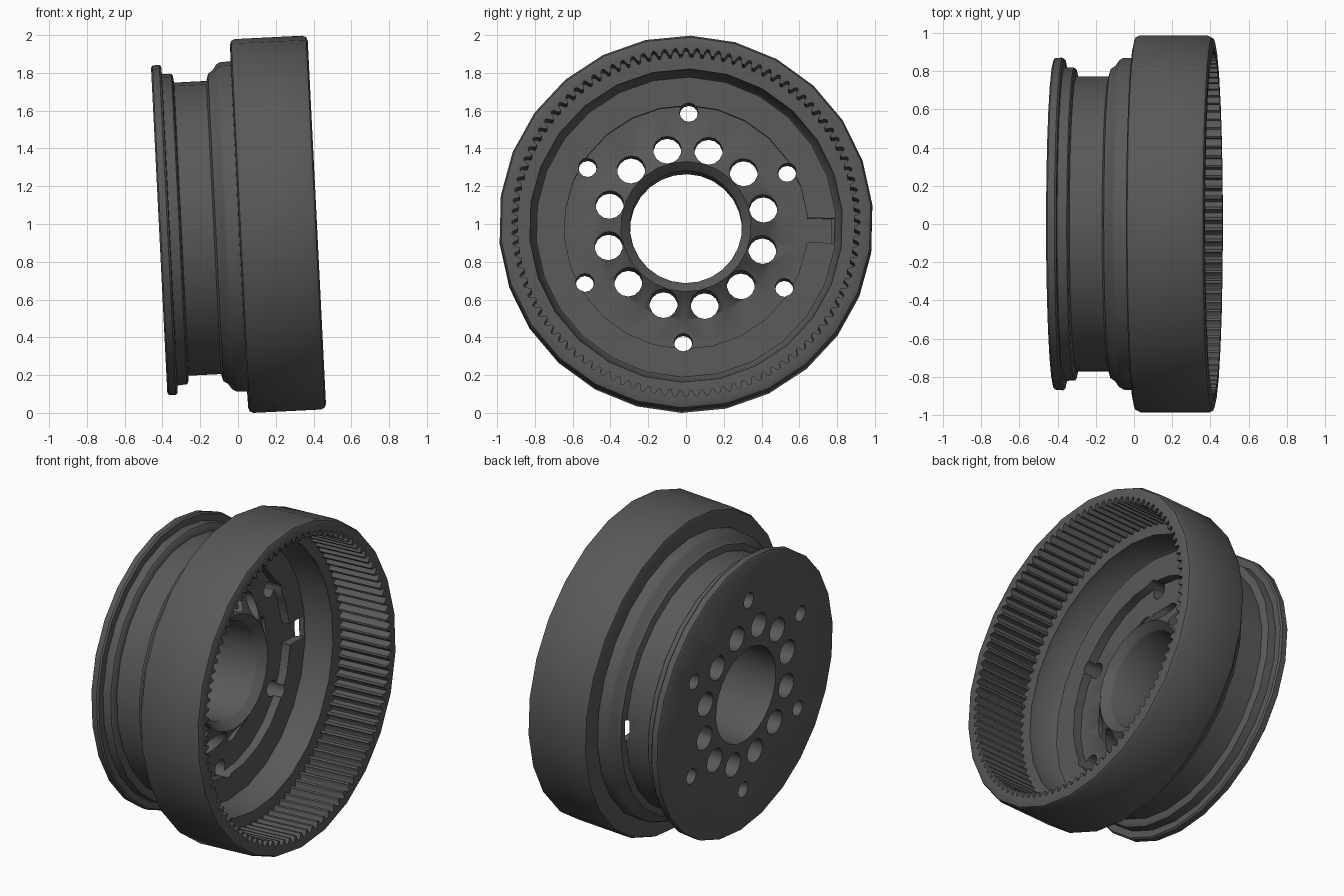
import bpy, bmesh, math
from mathutils import Matrix

if "Cube" in bpy.data.objects:
    bpy.data.objects.remove(bpy.data.objects["Cube"])

TWIST = math.radians(1.4)
SEG = 26


def pt(a, r, ang):
    """Point at axial position a, radius r, angle clockwise from the top."""
    return (a, r * math.sin(ang + TWIST), r * math.cos(ang + TWIST))


def to_object(bm, name):
    bmesh.ops.recalc_face_normals(bm, faces=bm.faces)
    me = bpy.data.meshes.new(name)
    bm.to_mesh(me)
    bm.free()
    ob = bpy.data.objects.new(name, me)
    bpy.context.collection.objects.link(ob)
    return ob


def lathe(profile, name):
    bm = bmesh.new()
    rings = [[bm.verts.new(pt(a, r, 2 * math.pi * i / SEG)) for a, r in profile]
             for i in range(SEG)]
    n = len(profile)
    for i in range(SEG):
        p, q = rings[i], rings[(i + 1) % SEG]
        for j in range(n):
            k = (j + 1) % n
            bm.faces.new((p[j], p[k], q[k], q[j]))
    return to_object(bm, name)


def prism(bm, outline, a0, a1):
    """Extrude a (y, z) outline along the axis."""
    lo = [bm.verts.new((a0, y, z)) for y, z in outline]
    hi = [bm.verts.new((a1, y, z)) for y, z in outline]
    n = len(outline)
    bm.faces.new(lo)
    bm.faces.new(hi[::-1])
    for i in range(n):
        j = (i + 1) % n
        bm.faces.new((lo[i], hi[i], hi[j], lo[j]))


def hole(bm, r, ang, radius, sides):
    _, cy, cz = pt(0, r, ang)
    prism(bm, [(cy + radius * math.sin(2 * math.pi * k / sides),
                cz + radius * math.cos(2 * math.pi * k / sides))
               for k in range(sides)], -0.5, 0.03)


# Drum body: outside from back flange to front rim, then the stepped inside
body = lathe([
    (-0.418, 0.862), (-0.410, 0.873), (-0.374, 0.875), (-0.364, 0.866),
    (-0.362, 0.826), (-0.312, 0.822), (-0.305, 0.814), (-0.300, 0.777),
    (-0.129, 0.777), (-0.118, 0.816), (-0.095, 0.830), (-0.072, 0.862),
    (-0.055, 0.872), (0.004, 0.875),
    (0.006, 0.962), (0.013, 0.982), (0.032, 0.991),
    (0.391, 0.991), (0.410, 0.982), (0.418, 0.962),
    (0.418, 0.83), (0.060, 0.83), (0.030, 0.823), (-0.080, 0.803),
    (-0.090, 0.795), (-0.090, 0.645), (-0.145, 0.645),
    # conical hub around the bore
    (-0.145, 0.488), (-0.035, 0.345), (-0.075, 0.305), (-0.085, 0.297),
    (-0.418, 0.297),
], "geared_drum")

# Cutter: toothed bore, bolt holes, lightening holes and side slot
bm = bmesh.new()
TEETH = 100
gear = []
for t in range(TEETH):
    for f, r in ((0.0, 0.890), (0.24, 0.890), (0.45, 0.918),
                 (0.62, 0.924), (0.79, 0.918)):
        gear.append(pt(0, r, 2 * math.pi * (t + f) / TEETH)[1:])
prism(bm, gear, 0.080, 0.5)
for k in range(6):
    hole(bm, 0.61, math.radians(60 * k), 0.049, 12)
for k in range(12):
    hole(bm, 0.421, math.radians(15 + 30 * k), 0.075, 14)
slot = []
for u, w in ((0.62, 0.065), (0.785, 0.065), (0.785, -0.065), (0.62, -0.065)):
    slot.append(pt(0, math.hypot(u, w), math.pi / 2 - math.atan2(w, u))[1:])
prism(bm, slot, -0.147, -0.07)
cutter = to_object(bm, "drum_cutter")
cutter.hide_render = True

mod = body.modifiers.new("cuts", "BOOLEAN")
mod.operation = "DIFFERENCE"
mod.solver = "EXACT"
mod.object = cutter
bpy.context.view_layer.objects.active = body
body.select_set(True)
bpy.ops.object.modifier_apply(modifier=mod.name)
bpy.data.objects.remove(cutter, do_unlink=True)

# Lean the whole drum slightly and set it on the floor
body.data.transform(Matrix.Translation((0, 0, 0.99)) @ Matrix.Rotation(-0.05, 4, "Y"))
low = min(v.co.z for v in body.data.vertices)
body.data.transform(Matrix.Translation((0, 0, -low)))
body.select_set(True)
bpy.ops.object.shade_smooth_by_angle(angle=math.radians(42))

# Dark grey finish
mat = bpy.data.materials.new("dark_grey")
mat.diffuse_color = (0.1, 0.1, 0.1, 1)
mat.use_nodes = True
mat.node_tree.nodes["Principled BSDF"].inputs["Base Color"].default_value = mat.diffuse_color
body.data.materials.clear()
body.data.materials.append(mat)
